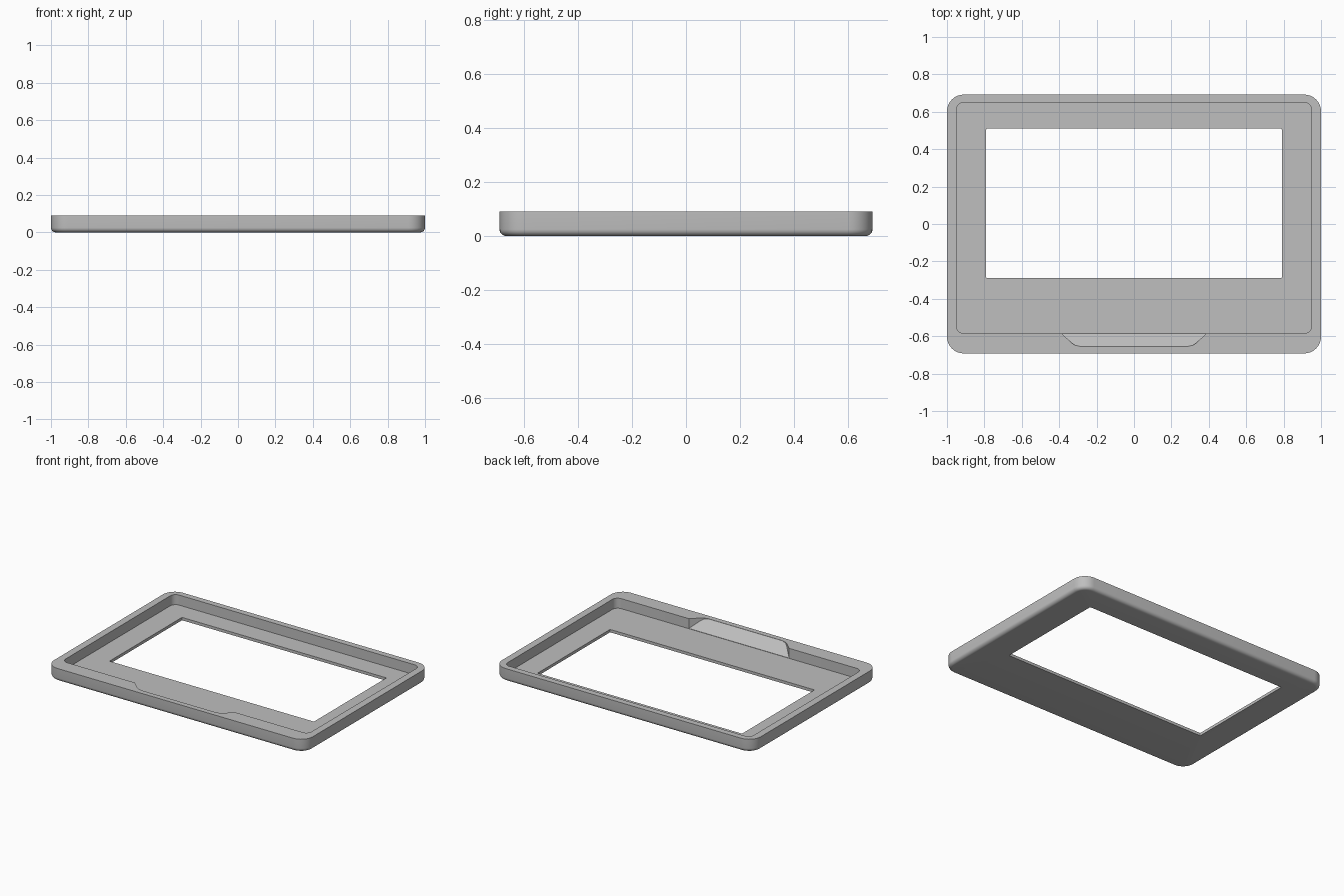
import bpy, bmesh, math

cube = bpy.data.objects.get("Cube")
if cube:
    bpy.data.objects.remove(cube, do_unlink=True)

HALF_X, HALF_Y, HEIGHT, FLOOR = 1.0, 0.692, 0.09, 0.02
WALL_Y = -0.585           # front wall of the recess
FILLET, CORNER = 0.025, 0.09
STEPS = 8                 # segments per rounded corner

grey = bpy.data.materials.new("matte grey")
grey.use_nodes = True
colour = (0.52, 0.52, 0.52, 1)
grey.diffuse_color = colour
grey.node_tree.nodes["Principled BSDF"].inputs["Base Color"].default_value = colour


def make_object(name, bm):
    bmesh.ops.recalc_face_normals(bm, faces=bm.faces)
    mesh = bpy.data.meshes.new(name)
    bm.to_mesh(mesh)
    bm.free()
    mesh.materials.append(grey)
    obj = bpy.data.objects.new(name, mesh)
    bpy.context.collection.objects.link(obj)
    return obj


def rounded_ring(bm, half_x, y0, y1, radius, z):
    """Closed loop of vertices around a rounded rectangle."""
    ring = []
    centres = [(half_x - radius, y1 - radius), (radius - half_x, y1 - radius),
               (radius - half_x, y0 + radius), (half_x - radius, y0 + radius)]
    for corner, (cx, cy) in enumerate(centres):
        for i in range(STEPS + 1):
            a = math.pi / 2 * (corner + i / STEPS)
            ring.append(bm.verts.new((cx + radius * math.cos(a),
                                      cy + radius * math.sin(a), z)))
    return ring


# Frame: rings run from the window, under the base, up the sides, into the recess
bm = bmesh.new()
window = (0.79, -0.29, 0.51, 0.004)
recess = (0.95, WALL_Y, 0.65, 0.04)
rings = [rounded_ring(bm, *window, 0)]
for i in range(7):
    a = math.pi / 2 * i / 6
    inset = FILLET * (1 - math.sin(a))
    rings.append(rounded_ring(bm, HALF_X - inset, inset - HALF_Y, HALF_Y - inset,
                              CORNER - inset, FILLET * (1 - math.cos(a))))
rings.append(rounded_ring(bm, HALF_X, -HALF_Y, HALF_Y, CORNER, HEIGHT))
rings.append(rounded_ring(bm, *recess, HEIGHT))
rings.append(rounded_ring(bm, *recess, FLOOR))
rings.append(rounded_ring(bm, *window, FLOOR))
for a, b in zip(rings, rings[1:] + rings[:1]):
    n = len(a)
    for i in range(n):
        j = (i + 1) % n
        bm.faces.new((a[i], a[j], b[j], b[i]))
frame = make_object("display_frame", bm)

# Cutter for the sloping finger notch in the front wall
bm = bmesh.new()
side = [(0.388, WALL_Y + 0.001), (0.335, -0.634), (0.316, -0.648), (0.285, -0.655)]
outline = side + [(-x, y) for x, y in reversed(side)]
slope = (HEIGHT - FLOOR - 0.003) / 0.07
low = [bm.verts.new((x, y, FLOOR + 0.002 + slope * (WALL_Y - y))) for x, y in outline]
high = [bm.verts.new((x, y, HEIGHT + 0.05)) for x, y in outline]
bm.faces.new(low)
bm.faces.new(high)
for i in range(len(low)):
    j = (i + 1) % len(low)
    bm.faces.new((low[i], low[j], high[j], high[i]))
cutter = make_object("notch_cutter", bm)
cutter.hide_render = True

# Cut the notch, then smooth the rounded edges
cut = frame.modifiers.new("finger notch", 'BOOLEAN')
cut.operation = 'DIFFERENCE'
cut.solver = 'EXACT'
cut.object = cutter
bpy.ops.object.select_all(action='DESELECT')
frame.select_set(True)
bpy.context.view_layer.objects.active = frame
bpy.ops.object.modifier_apply(modifier=cut.name)
bpy.data.objects.remove(cutter, do_unlink=True)
bpy.ops.object.shade_smooth_by_angle(angle=math.radians(30))
